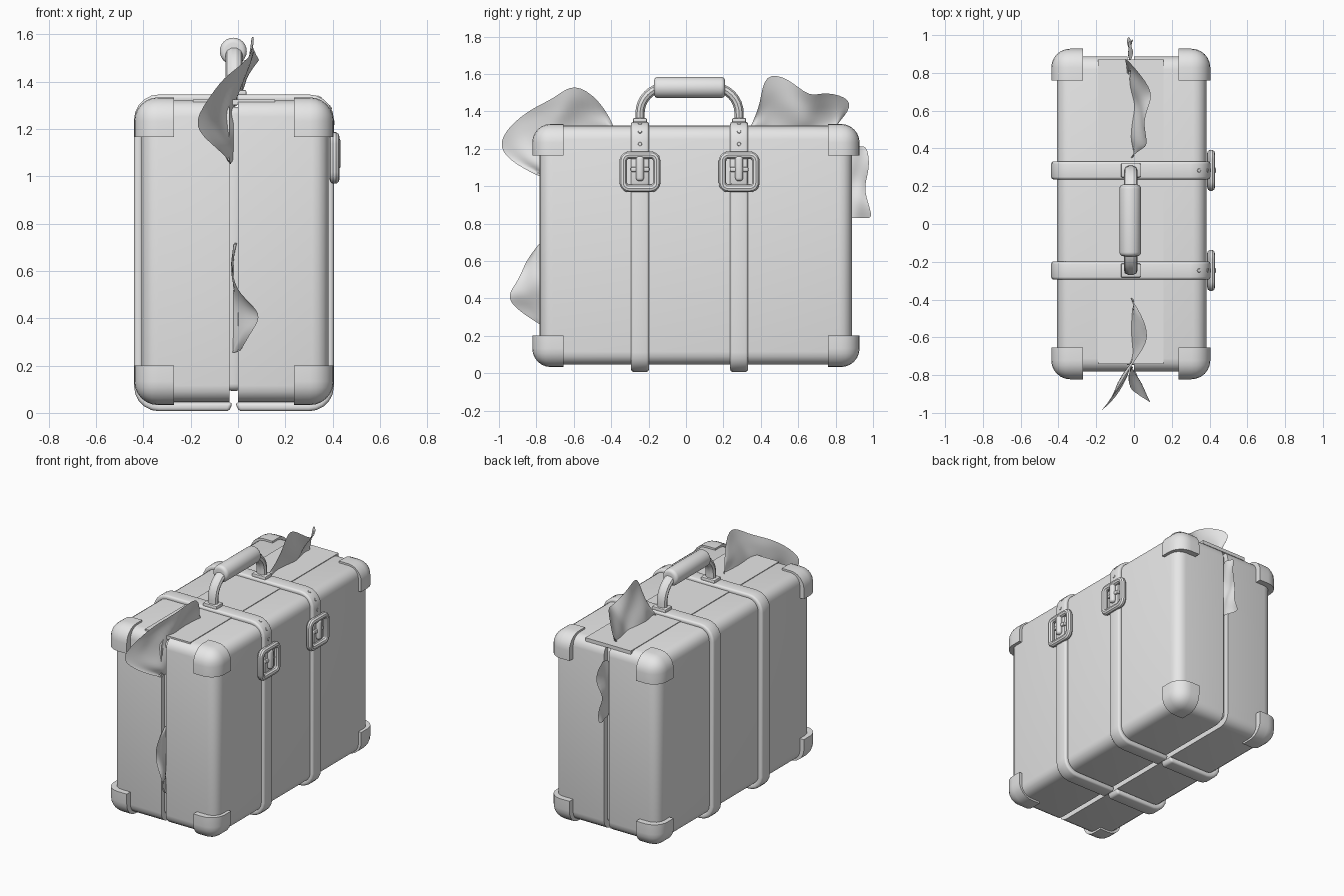
import bpy, bmesh, math
from math import sin, cos, pi, radians
from mathutils import Vector, Matrix

if "Cube" in bpy.data.objects:
    bpy.data.objects.remove(bpy.data.objects["Cube"])

grey = bpy.data.materials.new("plain grey")
grey.use_nodes = True
grey.diffuse_color = (0.8, 0.8, 0.8, 1)
grey.node_tree.nodes["Principled BSDF"].inputs["Base Color"].default_value = (0.8, 0.8, 0.8, 1)

CENTRE = Vector((-0.017, 0.053, 0.683))
STRAPS = {"front": -0.246, "back": 0.284}
parts = []


def add(name, data):
    """Link an object holding the data and remember it for finishing."""
    if isinstance(data, bmesh.types.BMesh):
        bmesh.ops.recalc_face_normals(data, faces=data.faces)
        mesh = bpy.data.meshes.new(name)
        data.to_mesh(mesh)
        data.free()
        data = mesh
    data.materials.append(grey)
    ob = bpy.data.objects.new(name, data)
    bpy.context.collection.objects.link(ob)
    parts.append(ob)
    return ob


def block(centre, size, radius=0.0, segments=4):
    bm = bmesh.new()
    mat = Matrix.Translation(centre) @ Matrix.Diagonal((*size, 1))
    bmesh.ops.create_cube(bm, size=1, matrix=mat)
    if radius:
        bmesh.ops.bevel(bm, geom=bm.edges[:], offset=radius, segments=segments,
                        profile=0.5, affect='EDGES')
    return bm


def cut(bm, point, normal):
    """Remove what lies on the normal's side and cap the opening."""
    res = bmesh.ops.bisect_plane(bm, geom=bm.verts[:] + bm.edges[:] + bm.faces[:],
                                 plane_co=point, plane_no=normal, clear_outer=True)
    rim = [e for e in res["geom_cut"] if isinstance(e, bmesh.types.BMEdge)]
    bmesh.ops.holes_fill(bm, edges=rim)


def rounded_rect(half_w, half_h, radius, steps=5):
    """Counter-clockwise points from the lower right corner to the lower left."""
    pts = []
    for i, (sx, sy) in enumerate([(1, -1), (1, 1), (-1, 1), (-1, -1)]):
        for k in range(steps + 1):
            a = (i - 1 + k / steps) * pi / 2
            pts.append((sx * (half_w - radius) + radius * cos(a),
                        sy * (half_h - radius) + radius * sin(a)))
    return pts


def tube(name, points, radius, cyclic=False):
    cu = bpy.data.curves.new(name, 'CURVE')
    cu.dimensions = '3D'
    cu.bevel_depth, cu.bevel_resolution, cu.use_fill_caps = radius, 3, True
    sp = cu.splines.new('POLY')
    sp.points.add(len(points) - 1)
    for p, co in zip(sp.points, points):
        p.co = (*co, 1)
    sp.use_cyclic_u = cyclic
    return add(name, cu)


# Two shells, parted by a narrow seam
for side, sign in (("left", 1), ("right", -1)):
    bm = block(CENTRE + Vector((0.005, 0, 0)), (0.79, 1.67, 1.275), 0.07)
    cut(bm, (CENTRE.x + sign * 0.018, 0, 0), (-sign, 0, 0))
    add(side + "_shell", bm)
add("inner_lining", block(CENTRE + Vector((0, 0, 0.01)), (0.08, 1.60, 1.20), 0.03))
add("top_panel", block((-0.017, 0.065, 1.313), (0.345, 1.61, 0.024)))

# Eight corner caps
for sx in (-1, 1):
    for sy in (-1, 1):
        for sz in (-1, 1):
            bm = block(CENTRE, (0.842, 1.75, 1.30), 0.1, 6)
            for axis, (s, half) in enumerate(zip((sx, sy, sz), (0.421, 0.875, 0.65))):
                n = Vector((0, 0, 0))
                n[axis] = -s
                cut(bm, CENTRE - n * (half - 0.168), n)
            add("%s_%s_%s_corner_cap" % ("left" if sx > 0 else "right",
                "front" if sy < 0 else "back", "top" if sz > 0 else "bottom"), bm)


def strap(name, y):
    outer, inner = rounded_rect(0.422, 0.669, 0.105), rounded_rect(0.385, 0.632, 0.07)
    outer = [(0.02, -0.669)] + outer + [(-0.02, -0.669)]
    inner = [(0.005, -0.632)] + inner + [(-0.005, -0.632)]
    bm = bmesh.new()
    rows = [[bm.verts.new((CENTRE.x + px, y + dy, 0.676 + pz)) for px, pz in line]
            for line, dy in ((outer, -0.048), (outer, 0.048), (inner, 0.048), (inner, -0.048))]
    for k in range(4):
        a, b = rows[k], rows[(k + 1) % 4]
        for i in range(len(a) - 1):
            bm.faces.new((a[i], a[i + 1], b[i + 1], b[i]))
    for end in (0, -1):
        bm.faces.new([r[end] for r in rows])
    ob = add(name, bm)
    bev = ob.modifiers.new("soft edge", 'BEVEL')
    bev.width, bev.segments, bev.angle_limit = 0.014, 3, radians(50)


def stud(name, at, direction):
    """Flat eyelet with a raised rim."""
    bm = bmesh.new()
    rot = Vector(direction).to_track_quat('Z', 'Y').to_matrix().to_4x4()
    bmesh.ops.create_cone(bm, segments=16, radius1=0.012, radius2=0.009, depth=0.006,
                          cap_ends=True, matrix=Matrix.Translation(at) @ rot)
    add(name, bm)


# Straps, buckles, eyelets and handle mounts
for place, y in STRAPS.items():
    strap(place + "_strap", y)
    tube(place + "_buckle", [(0.408, y + a, 1.077 + b)
         for a, b in rounded_rect(0.089, 0.089, 0.03)], 0.021, True)
    add(place + "_buckle_bar", block((0.408, y, 1.09), (0.026, 0.10, 0.026), 0.008, 2))
    add(place + "_buckle_prong", block((0.416, y, 1.095), (0.036, 0.042, 0.135), 0.017, 4))
    add(place + "_strap_tip", block((0.4, y, 1.095), (0.018, 0.088, 0.17), 0.006, 2))
    stud(place + "_lower_eyelet", (0.405, y, 1.225), (1, 0, 0))
    for tag, a in (("middle", 30), ("upper", 65)):
        d = Vector((cos(radians(a)), 0, sin(radians(a))))
        stud(place + "_" + tag + "_eyelet", Vector((0.3, y, 1.24)) + d * 0.104, d)
    add(place + "_handle_mount", block((-0.017, y, 1.35), (0.105, 0.075, 0.03), 0.008, 2))

# Handle: flattened arch and padded grip
mid = sum(STRAPS.values()) / 2
arch = [(0, mid + a, b) for a, b in [(-0.265, 1.34)] +
        [(-0.125 - 0.14 * cos(t * pi / 16), 1.39 + 0.14 * sin(t * pi / 16)) for t in range(9)]]
arch += [(0, 2 * mid - p[1], p[2]) for p in reversed(arch)]
handle = tube("handle_arch", arch, 0.026)
handle.scale.x, handle.location.x = 1.4, -0.017
bm = bmesh.new()
bmesh.ops.create_cone(bm, segments=24, radius1=0.057, radius2=0.057, depth=0.38, cap_ends=True,
                      matrix=Matrix.Translation((-0.02, mid, 1.528)) @ Matrix.Rotation(pi / 2, 4, 'X'))
rims = [e for f in bm.faces if len(f.verts) > 4 for e in f.edges]
bmesh.ops.bevel(bm, geom=rims, offset=0.022, segments=4, profile=0.5, affect='EDGES')
add("handle_grip", bm)


def cloth(name, stations, ripple, steps=4):
    """Loft from the seam (y, z) to a free edge (x, y, z), with ripples between."""
    bm = bmesh.new()
    grid = []
    for i, ((iy, iz), tip) in enumerate(stations):
        root, tip = Vector((-0.02, iy, iz)), Vector(tip)
        row = []
        for k in range(steps + 1):
            p = root.lerp(tip, k / steps)
            p.x += ripple * sin(pi * k / steps) * sin(1.9 * i + k)
            row.append(bm.verts.new(p))
        grid.append(row)
    for a, b in zip(grid, grid[1:]):
        for k in range(steps):
            bm.faces.new((a[k], b[k], b[k + 1], a[k + 1]))
    ob = add(name, bm)
    sub = ob.modifiers.new("smooth", 'SUBSURF')
    sub.levels = sub.render_levels = 2


# Cloth caught in the seam
cloth("front_top_cloth", [
    ((-0.39, 1.29), (-0.02, -0.39, 1.33)), ((-0.45, 1.29), (0.03, -0.46, 1.46)),
    ((-0.57, 1.29), (0.09, -0.60, 1.56)), ((-0.66, 1.28), (0.02, -0.70, 1.47)),
    ((-0.72, 1.27), (-0.06, -0.82, 1.42)), ((-0.75, 1.24), (-0.13, -0.95, 1.32)),
    ((-0.75, 1.18), (-0.20, -1.01, 1.21)), ((-0.75, 1.12), (-0.09, -0.92, 1.12)),
    ((-0.75, 1.06), (-0.02, -0.78, 1.05))], 0.03)
cloth("back_top_cloth", [
    ((0.34, 1.29), (-0.02, 0.35, 1.33)), ((0.42, 1.29), (0.04, 0.40, 1.44)),
    ((0.46, 1.29), (0.08, 0.415, 1.61)), ((0.54, 1.29), (0.04, 0.55, 1.58)),
    ((0.62, 1.29), (0.10, 0.66, 1.47)), ((0.69, 1.29), (0.08, 0.74, 1.51)),
    ((0.75, 1.29), (-0.06, 0.90, 1.465)), ((0.78, 1.29), (-0.04, 0.85, 1.37)),
    ((0.80, 1.29), (-0.02, 0.78, 1.32))], 0.03)
cloth("front_lower_cloth", [
    ((-0.75, 0.72), (-0.02, -0.77, 0.71)), ((-0.75, 0.62), (-0.03, -0.86, 0.60)),
    ((-0.75, 0.53), (0.0, -0.89, 0.50)), ((-0.75, 0.44), (0.11, -0.96, 0.42)),
    ((-0.75, 0.36), (0.06, -0.92, 0.35)), ((-0.75, 0.25), (0.01, -0.78, 0.26))], 0.02)
cloth("back_lower_cloth", [
    ((0.86, 1.22), (-0.02, 0.97, 1.21)), ((0.86, 1.12), (0.01, 0.985, 1.10)),
    ((0.86, 1.03), (-0.05, 0.95, 1.0)), ((0.86, 0.93), (-0.01, 0.97, 0.92)),
    ((0.86, 0.83), (-0.03, 1.0, 0.83))], 0.02)

# Bake modifiers and curves, then shade
bpy.ops.object.select_all(action='DESELECT')
for ob in parts:
    ob.select_set(True)
bpy.context.view_layer.objects.active = parts[0]
bpy.ops.object.convert(target='MESH')
bpy.ops.object.shade_smooth_by_angle(angle=radians(35))
